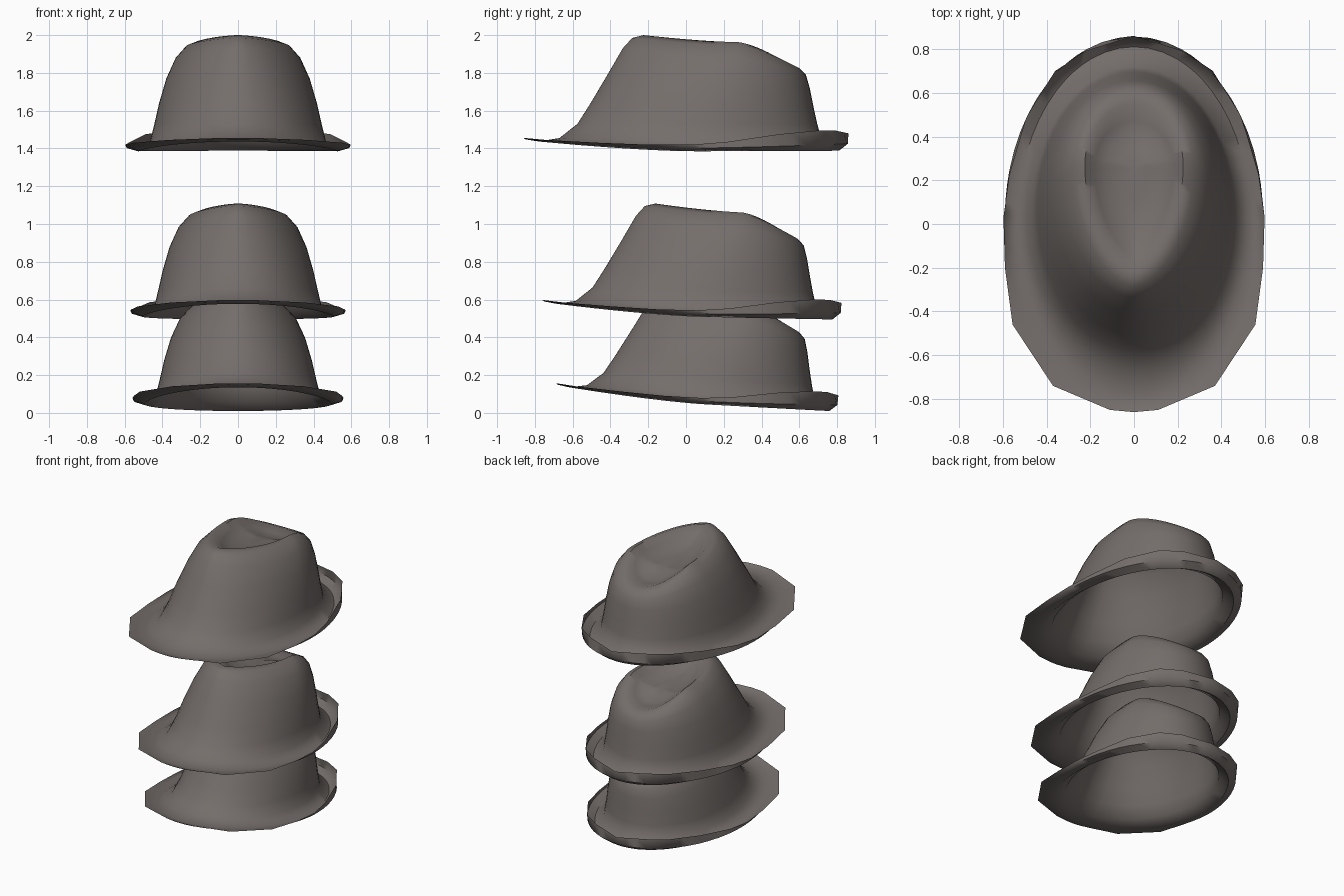
import bpy, bmesh, math
from mathutils import Matrix, Vector

if "Cube" in bpy.data.objects:
    bpy.data.objects.remove(bpy.data.objects["Cube"])

felt = bpy.data.materials.new("grey_brown_felt")
felt.diffuse_color = (0.175, 0.155, 0.146, 1)
felt.use_nodes = True
felt.node_tree.nodes["Principled BSDF"].inputs["Base Color"].default_value = felt.diffuse_color

Z0 = 1.385
# Right half of the brim edge, front to back
EDGE = [(0, -.86, 1.455), (.11, -.85, 1.455), (.37, -.74, 1.445), (.555, -.46, 1.43),
        (.59, -.2, 1.42), (.597, .03, 1.42), (.57, .22, 1.435), (.49, .49, 1.475),
        (.36, .70, 1.495), (.22, .79, 1.495), (0, .86, 1.48)]
# Egg-shaped rings: half width, y front / widest / back, z front / side / back, front pointedness
RINGS = [
    (.59, -.85, .03, .857, 1.448, 1.402, 1.425, 1),      # rolled brim
    (.53, -.78, .03, .81, 1.437, 1.385, 1.388, 1),       # brim bottom
    (.465, -.67, .05, .72, 1.455, 1.44, 1.435, 1),       # crown base
    (.443, -.575, .08, .695, 1.53, 1.53, 1.53, 1),       # crown wall
    (.418, -.505, .12, .675, 1.64, 1.64, 1.62, 1),
    (.38, -.41, .17, .655, 1.80, 1.77, 1.72, 1.05),
    (.33, -.335, .22, .635, 1.93, 1.88, 1.79, 1.1),
    (.272, -.285, .26, .60, 1.985, 1.945, 1.825, 1.2),   # ridge
    (.225, -.225, .27, .55, 2.0, 1.963, 1.842, 1.3),
    (.18, -.15, .27, .47, 1.96, 1.925, 1.835, 1.4),      # teardrop dent
    (.13, -.06, .27, .41, 1.91, 1.895, 1.835, 1.3),
    (.06, .12, .27, .34, 1.89, 1.885, 1.86, 1),
]


def brim_edge(sub=3):
    half = []
    for a, b in zip(EDGE, EDGE[1:]):
        half += [Vector(a).lerp(Vector(b), k / sub) for k in range(sub)]
    half.append(Vector(EDGE[-1]))
    return half + [Vector((-p.x, p.y, p.z)) for p in half[-2:0:-1]]


def ring_point(ring, t):
    w, yf, yc, yb, zf, zs, zb, p = ring
    s, c = math.sin(t), -math.cos(t)
    power = p if c < 0 else 1
    x = math.copysign(w * abs(s) ** power, s)
    y = yc + c * ((yc - yf) if c < 0 else (yb - yc))
    z = zs + ((zf if c < 0 else zb) - zs) * abs(c) ** 1.5
    return Vector((x, y, z))


def make_hat(name, loc, scale, tilt):
    bm = bmesh.new()
    edge = brim_edge()
    angles = [math.atan2(p.x / .6, -p.y / .86) for p in edge]
    loops = [edge] + [[ring_point(r, t) for t in angles] for r in RINGS]
    rows = [[bm.verts.new(p - Vector((0, 0, Z0))) for p in loop] for loop in loops]
    n = len(edge)
    for lo, hi in zip(rows, rows[1:]):
        for i in range(n):
            j = (i + 1) % n
            bm.faces.new((lo[i], lo[j], hi[j], hi[i]))
    # Centre of the dent
    tip = bm.verts.new((0, .25, 1.885 - Z0))
    for i in range(n):
        bm.faces.new((rows[-1][i], rows[-1][(i + 1) % n], tip))
    bm.transform(Matrix.Translation(loc) @ Matrix.Rotation(-tilt, 4, 'X')
                 @ Matrix.Diagonal((*scale, 1)))
    mesh = bpy.data.meshes.new(name)
    bm.to_mesh(mesh)
    bm.free()
    mesh.materials.append(felt)
    ob = bpy.data.objects.new(name, mesh)
    bpy.context.collection.objects.link(ob)
    bpy.context.view_layer.objects.active = ob
    ob.select_set(True)
    bpy.ops.object.shade_smooth_by_angle(angle=math.radians(60))
    ob.select_set(False)


# Stack of three hats, tipped back more towards the bottom
make_hat("top_hat_of_stack", (0, 0, Z0), (1, 1, 1), 0)
make_hat("middle_hat", (0, .03, .51), (.955, .92, .965), .0244)
make_hat("bottom_hat", (0, .055, .048), (.935, .87, .93), .058)
